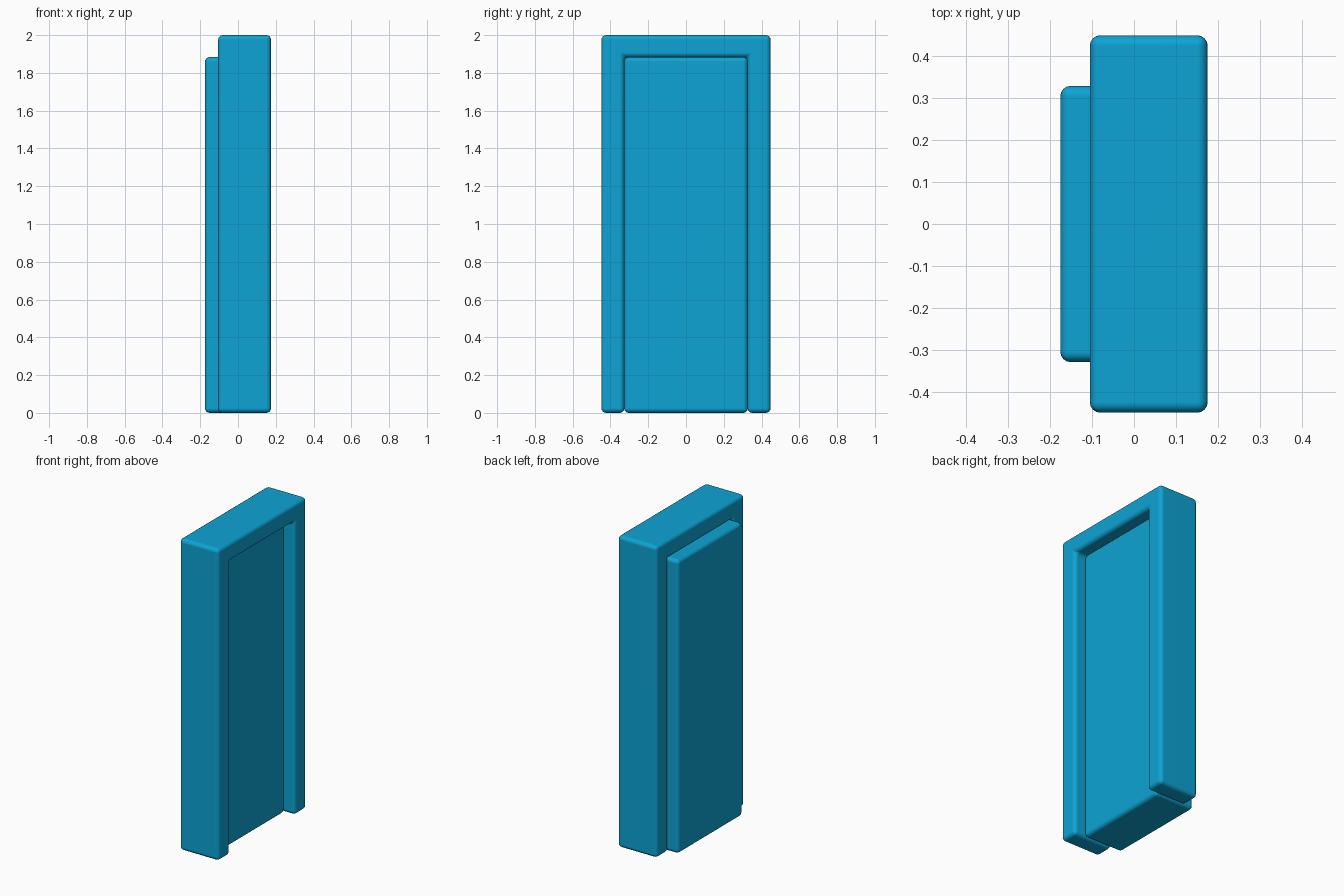
import bpy, bmesh

if "Cube" in bpy.data.objects:
    bpy.data.objects.remove(bpy.data.objects["Cube"])

mat = bpy.data.materials.new("door_blue")
mat.diffuse_color = (0.004, 0.37, 0.66, 1)
mat.use_nodes = True
mat.node_tree.nodes["Principled BSDF"].inputs["Base Color"].default_value = mat.diffuse_color


def extruded_part(name, profile, x0, x1):
    """Extrude a (y, z) outline from x0 to x1 and round all its edges."""
    bm = bmesh.new()
    face = bm.faces.new([bm.verts.new((x0, y, z)) for y, z in profile])
    ext = bmesh.ops.extrude_face_region(bm, geom=[face])["geom"]
    verts = [g for g in ext if isinstance(g, bmesh.types.BMVert)]
    bmesh.ops.translate(bm, verts=verts, vec=(x1 - x0, 0, 0))
    bmesh.ops.recalc_face_normals(bm, faces=bm.faces[:])
    mesh = bpy.data.meshes.new(name)
    bm.to_mesh(mesh)
    bm.free()
    mesh.materials.append(mat)
    obj = bpy.data.objects.new(name, mesh)
    bpy.context.collection.objects.link(obj)
    bevel = obj.modifiers.new("rounded_edges", "BEVEL")
    bevel.width = 0.025
    bevel.segments = 4
    bevel.limit_method = "ANGLE"
    for poly in mesh.polygons:
        poly.use_smooth = True
    normals = obj.modifiers.new("flat_sides", "WEIGHTED_NORMAL")
    normals.keep_sharp = True
    return obj


W, H = 0.448, 2.0      # outer half width and height
w, h = 0.326, 1.882    # opening half width and height

# Door frame: two posts joined by a lintel
half = [(w, h), (w, 0), (W, 0), (W, H)]
extruded_part("door_frame", half + [(-y, z) for y, z in reversed(half)], -0.105, 0.175)

# Door panel: fills the opening and is set back through the frame
d, t = w + 0.002, h + 0.002
extruded_part("door_panel", [(-d, 0), (d, 0), (d, t), (-d, t)], -0.175, 0.105)
